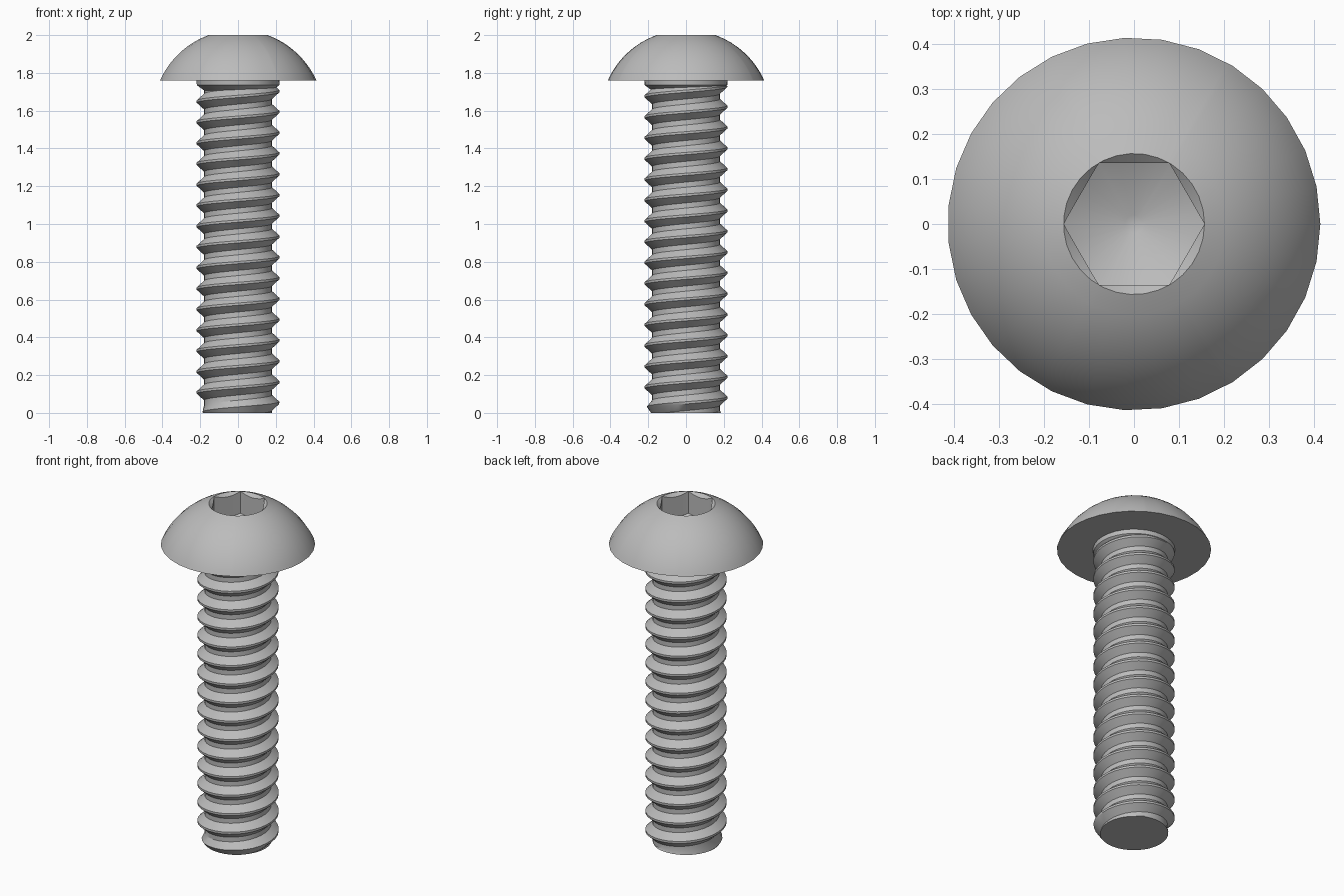
import bpy, bmesh
from math import pi, sin, cos, sqrt, radians, hypot

cube = bpy.data.objects.get("Cube")
if cube:
    bpy.data.objects.remove(cube, do_unlink=True)

steel = bpy.data.materials.new("grey_steel")
steel.use_nodes = True
colour = (0.5, 0.5, 0.5, 1)
steel.diffuse_color = colour
steel.node_tree.nodes["Principled BSDF"].inputs["Base Color"].default_value = colour

SIDES = 31
HEAD_R, SOCKET_R, SEAT_Z, TOP_Z = 0.415, 0.157, 1.76, 2.0
ROOT_R, CREST_R, PITCH = 0.18, 0.219, 0.11


def finish(name, bm, angle=30):
    bmesh.ops.remove_doubles(bm, verts=bm.verts, dist=1e-5)
    bmesh.ops.recalc_face_normals(bm, faces=bm.faces)
    mesh = bpy.data.meshes.new(name)
    bm.to_mesh(mesh)
    bm.free()
    mesh.materials.append(steel)
    obj = bpy.data.objects.new(name, mesh)
    bpy.context.collection.objects.link(obj)
    bpy.ops.object.select_all(action='DESELECT')
    bpy.context.view_layer.objects.active = obj
    obj.select_set(True)
    bpy.ops.object.shade_smooth_by_angle(angle=radians(angle))
    return obj


def polygon_radius(r, a, sides):
    """Distance to the edge of a regular polygon with a corner at angle 0."""
    step = 2 * pi / sides
    return r * cos(step / 2) / cos((a + 1e-9) % step - step / 2)


def bridge(bm, rings):
    for low, high in zip(rings, rings[1:]):
        n = len(low)
        for i in range(n):
            j = (i + 1) % n
            bm.faces.new((low[i], low[j], high[j], high[i]))


# Head: domed outside, hexagonal socket with a chamfered mouth and drilled floor
angles = sorted({round(2 * pi * i / n, 6) for n in (SIDES, 6) for i in range(n)})
bm = bmesh.new()


def ring(point):
    """One closed ring; point(angle) gives radius and height."""
    verts = []
    for a in angles:
        r, z = point(a)
        verts.append(bm.verts.new((r * cos(a), r * sin(a), z)))
    return verts


drop = ((HEAD_R**2 - SOCKET_R**2) / (TOP_Z - SEAT_Z) - (TOP_Z - SEAT_Z)) / 2
dome_r = hypot(HEAD_R, drop)
rings = [ring(lambda a: (polygon_radius(ROOT_R, a, SIDES), SEAT_Z))]
STEPS = 12
for k in range(STEPS + 1):
    z = SEAT_Z + (TOP_Z - SEAT_Z) * k / STEPS
    r = sqrt(dome_r**2 - (z - SEAT_Z + drop)**2)
    rings.append(ring(lambda a: (polygon_radius(r, a, SIDES), z)))


def hexagon(a):
    return min(polygon_radius(SOCKET_R, a, 6), polygon_radius(SOCKET_R, a, SIDES))


rings.append(ring(lambda a: (hexagon(a), TOP_Z - (SOCKET_R - hexagon(a)) * 0.9)))
FLOOR_Z, SLOPE = 1.87, 0.5
rings.append(ring(lambda a: (hexagon(a), FLOOR_Z - (SOCKET_R - hexagon(a)) * SLOPE)))
rings.append(ring(lambda a: (0.02, FLOOR_Z - (SOCKET_R - 0.02) * SLOPE)))
bridge(bm, rings)
bm.faces.new(rings[-1])
finish("button_head", bm)

# Neck: plain collar under the head, tapering into the thread
bm = bmesh.new()
rings = [ring(lambda a: (polygon_radius(r, a, SIDES), z))
         for r, z in ((ROOT_R - 0.01, 1.7), (CREST_R, 1.735), (CREST_R + 0.002, SEAT_Z))]
bridge(bm, rings)
finish("neck", bm)

# Threaded shank: one continuous right-hand helical ridge, trimmed at both ends
TURN = 32
profile = [(0.0, ROOT_R), (0.32, CREST_R), (0.43, CREST_R), (0.75, ROOT_R)]
bm = bmesh.new()
columns = []
for i in range(TURN * 19):
    a = 2 * pi * i / TURN
    base = PITCH * (i / TURN - 2) + 0.012
    section = profile + [(1.0, ROOT_R)]
    columns.append([bm.verts.new((r * cos(a), r * sin(a), base + t * PITCH))
                    for t, r in section])
for left, right in zip(columns, columns[1:]):
    for k in range(len(profile)):
        bm.faces.new((left[k], right[k], right[k + 1], left[k + 1]))
bmesh.ops.remove_doubles(bm, verts=bm.verts, dist=1e-5)
for height, up in ((0, -1), (1.73, 1)):
    bmesh.ops.bisect_plane(bm, geom=bm.verts[:] + bm.edges[:] + bm.faces[:],
                           plane_co=(0, 0, height), plane_no=(0, 0, up),
                           clear_outer=True)

# Chamfered tip
for v in bm.verts:
    r = hypot(v.co.x, v.co.y)
    limit = ROOT_R + 0.005 + max(v.co.z, 0) * 0.7
    if r > limit:
        v.co.x *= limit / r
        v.co.y *= limit / r
tip_edges = [e for e in bm.edges if e.is_boundary and all(abs(v.co.z) < 1e-4 for v in e.verts)]
bmesh.ops.holes_fill(bm, edges=tip_edges, sides=0)
finish("threaded_shank", bm)
